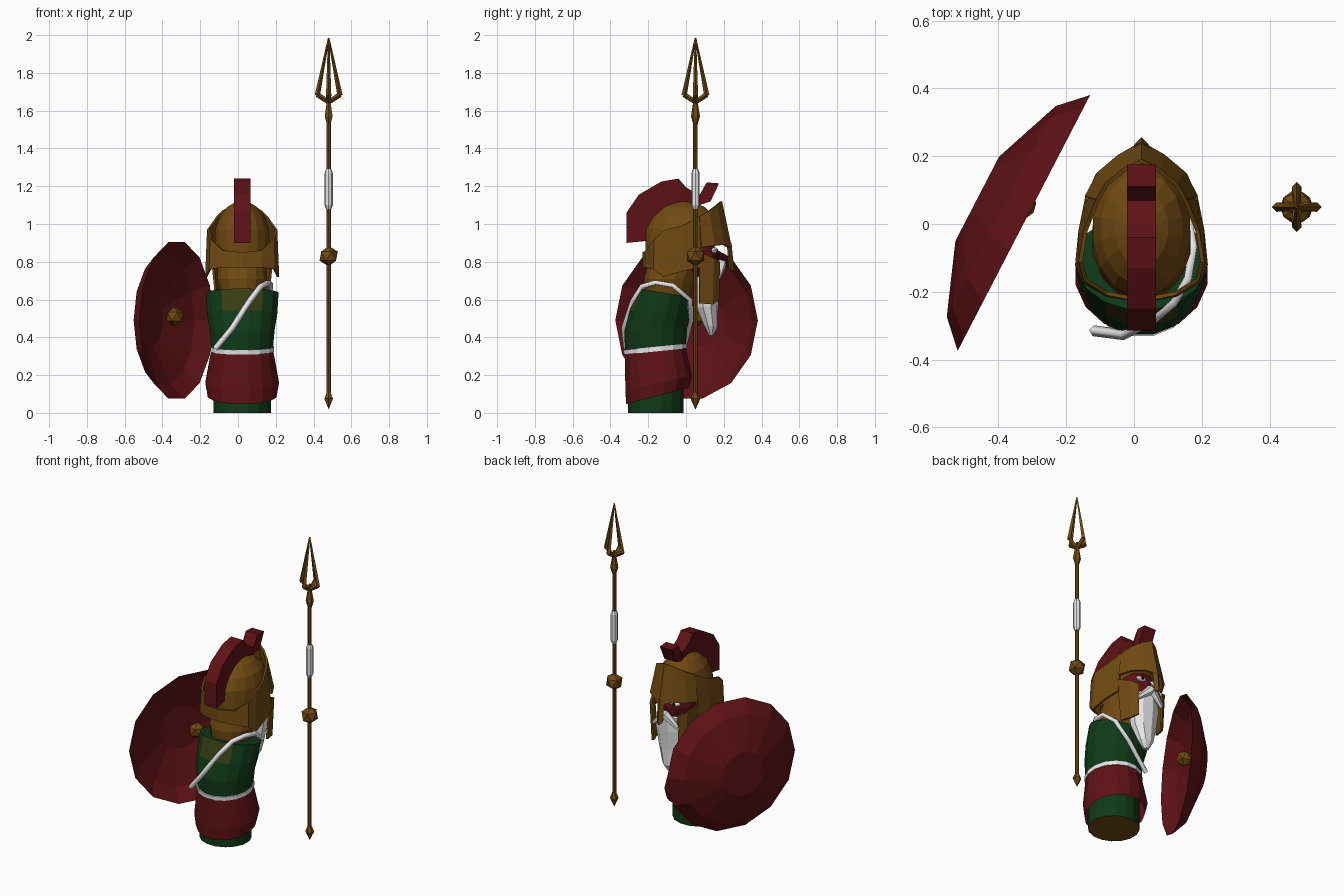
import bpy, bmesh, math
from mathutils import Vector

if "Cube" in bpy.data.objects:
    bpy.data.objects.remove(bpy.data.objects["Cube"])

CX = 0.022  # symmetry line of the figure


def mat(name, rgb):
    m = bpy.data.materials.new(name)
    m.diffuse_color = (*rgb, 1)
    m.use_nodes = True
    m.node_tree.nodes["Principled BSDF"].inputs["Base Color"].default_value = m.diffuse_color
    return m


RED = mat("dark_red", (0.115, 0.006, 0.008))
GOLD = mat("bronze", (0.165, 0.068, 0.006))
GREEN = mat("dark_green", (0.005, 0.042, 0.009))
WHITE = mat("white", (0.85, 0.85, 0.85))
OLIVE = mat("olive", (0.04, 0.046, 0.006))
BLACK = mat("black", (0.01, 0.008, 0.008))


def finish(name, bm, *mats):
    bmesh.ops.recalc_face_normals(bm, faces=bm.faces)
    me = bpy.data.meshes.new(name)
    bm.to_mesh(me)
    bm.free()
    ob = bpy.data.objects.new(name, me)
    bpy.context.collection.objects.link(ob)
    for m in mats:
        me.materials.append(m)
    return ob


def loft(name, rings, mats, n=16, rule=None, caps=True):
    """Rings are (z, half width, y min, y max, slope of z along y)."""
    bm = bmesh.new()
    rows = []
    for z, rx, y0, y1, tilt in rings:
        cy, ry = (y0 + y1) / 2, (y1 - y0) / 2
        row = []
        for i in range(n):
            a = 2 * math.pi * (i + 0.5) / n
            dy = ry * math.sin(a)
            row.append(bm.verts.new((CX + rx * math.cos(a), cy + dy, z + tilt * dy)))
        rows.append(row)
    for r, s in zip(rows, rows[1:]):
        for i in range(n):
            j = (i + 1) % n
            bm.faces.new((r[i], r[j], s[j], s[i]))
    if caps:
        bm.faces.new(rows[0])
        bm.faces.new(rows[-1])
    if rule:
        for f in bm.faces:
            f.material_index = rule(f.calc_center_median())
    return finish(name, bm, *mats)


def rod(name, a, b, r1, r2, m, n=8):
    a, b = Vector(a), Vector(b)
    bm = bmesh.new()
    bmesh.ops.create_cone(bm, cap_ends=True, segments=n, radius1=r1, radius2=r2, depth=(b - a).length)
    ob = finish(name, bm, m)
    ob.location = (a + b) / 2
    ob.rotation_euler = (b - a).to_track_quat('Z', 'Y').to_euler()
    return ob


def ball(name, loc, size, m, sub=1):
    bm = bmesh.new()
    bmesh.ops.create_icosphere(bm, subdivisions=sub, radius=1)
    ob = finish(name, bm, m)
    ob.location, ob.scale = loc, size
    return ob


def plate(name, cols, m, thick=0.012):
    """Sheet of (top, bottom) columns, x from the symmetry line, mirrored."""
    bm = bmesh.new()
    for s in (1, -1):
        vs = [[bm.verts.new((CX + s * p[0], p[1], p[2])) for p in c] for c in cols]
        for c, d in zip(vs, vs[1:]):
            bm.faces.new((c[0], c[1], d[1], d[0]))
    bmesh.ops.remove_doubles(bm, verts=bm.verts, dist=0.0005)
    ob = finish(name, bm, m)
    mod = ob.modifiers.new("thickness", 'SOLIDIFY')
    mod.thickness = thick
    mod.offset = 0
    return ob


# Body
loft("legs", [(0, .155, -.31, -.01, 0), (.3, .155, -.31, -.01, 0)], (GREEN, GOLD),
     rule=lambda c: 1 if c.z < 0.01 else 0)
loft("skirt", [(.09, .185, -.32, .02, .26), (.16, .198, -.325, .035, .2), (.34, .165, -.325, 0, .1)],
     (RED,), caps=False)
loft("torso", [(.33, .165, -.325, 0, .1), (.44, .175, -.33, .01, .05), (.53, .19, -.3, .025, -.08),
               (.635, .196, -.255, .035, -.16)], (GREEN, OLIVE),
     rule=lambda c: 1 if c.z > .54 and abs(c.x - CX) < .09 and c.y < -.2 else 0)
loft("belt", [(.325, .172, -.332, .008, .1), (.35, .172, -.334, .008, .1)], (WHITE,))

# Shoulder strap
cu = bpy.data.curves.new("strap", 'CURVE')
cu.dimensions = '3D'
cu.bevel_depth = 0.016
cu.bevel_resolution = 0
cu.use_fill_caps = True
path = [(-.12, -.315, .34), (-.03, -.327, .45), (.06, -.28, .59), (.12, -.23, .67), (.16, -.16, .69),
        (.175, -.07, .675), (.16, .02, .6), (.06, .025, .5), (-.1, -.01, .36)]
sp = cu.splines.new('POLY')
sp.points.add(len(path) - 1)
for p, co in zip(sp.points, path):
    p.co = (*co, 1)
strap = bpy.data.objects.new("strap", cu)
bpy.context.collection.objects.link(strap)
cu.materials.append(WHITE)

# Head, beard and eyes
loft("neck_guard", [(.6, .11, -.22, .02, 0), (.71, .135, -.225, .05, 0), (.8, .13, -.2, .09, 0)], (GOLD,))
ball("face", (CX, .05, .83), (.115, .115, .13), RED, 2)
loft("beard", [(.41, .02, .12, .145, 0), (.46, .05, .09, .17, -.2), (.56, .085, .05, .172, 0),
               (.68, .105, .05, .18, 0), (.77, .08, .05, .185, 0)], (WHITE,), n=9)
for s, side in ((1, "left"), (-1, "right")):
    ball("eye_" + side, (CX + s * .05, .15, .86), (.036, .016, .017), WHITE, 2)
    ball("pupil_" + side, (CX + s * .05, .163, .86), (.011, .008, .011), BLACK)
    rod("moustache_" + side, (CX, .185, .79), (CX + s * .09, .17, .71), .03, .012, WHITE, 6)

# Helmet
loft("helmet_dome", [(.77, .13, -.215, .05, 0), (.88, .147, -.217, .1, .1), (.97, .146, -.217, .185, 0),
                     (1.04, .122, -.18, .155, 0), (1.09, .08, -.125, .1, 0), (1.12, .03, -.06, .03, 0)], (GOLD,))
plate("helmet_band", [((0, -.225, .85), (0, -.225, .77)), ((.1, -.205, .86), (.1, -.21, .77)),
                      ((.165, -.165, .92), (.17, -.17, .76)), ((.18, -.11, .97), (.19, -.12, .72)),
                      ((.165, -.02, .99), (.18, -.02, .75)), ((.13, .07, 1.04), (.16, .08, .77))], GOLD)
plate("visor", [((.13, .07, 1.04), (.162, .08, .875)), ((.1, .12, 1.07), (.125, .15, .885)),
                ((.05, .16, 1.1), (.065, .2, .89)), ((0, .185, 1.12), (0, .238, .87))], GOLD)
plate("cheek_guard", [((.162, .07, .85), (.135, .07, .58)), ((.13, .145, .82), (.12, .14, .575)),
                      ((.085, .175, .80), (.085, .172, .6))], GOLD)
plate("nose_guard", [((.022, .22, .9), (.016, .232, .76)), ((0, .235, .9), (0, .25, .745))], GOLD)

# Crest
outer = [(-.315, .9), (-.315, 1.06), (-.25, 1.155), (-.13, 1.225), (-.04, 1.24), (0, 1.195),
         (.07, 1.15), (.11, 1.22), (.175, 1.215), (.13, 1.12)]
inner = [(.04, 1.09), (-.05, 1.1), (-.13, 1.06), (-.19, 1.0), (-.21, .91)]
bm = bmesh.new()
sides = [[bm.verts.new((CX + s * w, y, z)) for pts, w in ((outer, .043), (inner, .03)) for y, z in pts]
         for s in (-1, 1)]
for vs in sides:
    bm.faces.new(vs)
for i in range(len(sides[0])):
    j = (i + 1) % len(sides[0])
    bm.faces.new((sides[0][i], sides[0][j], sides[1][j], sides[1][i]))
bmesh.ops.triangulate(bm, faces=[f for f in bm.faces if len(f.verts) > 4])
finish("crest", bm, RED)

# Spear
SX, SY = .48, .05


def at(z, dx=0, dy=0):
    return (SX + dx, SY + dy, z)


rod("spear_shaft", at(.08), at(1.65), .012, .012, GOLD)
rod("spear_butt_tip", at(.02), at(.075), .001, .026, GOLD, 6)
rod("spear_butt_top", at(.075), at(.11), .026, .012, GOLD, 6)
ball("spear_knob", at(.83), (.054,) * 3, GOLD)
rod("spear_grip", at(1.1), at(1.27), .022, .022, WHITE)
rod("grip_end_low", at(1.08), at(1.1), .014, .022, WHITE)
rod("grip_end_high", at(1.27), at(1.29), .022, .014, WHITE)
rod("spear_collar_low", at(1.53), at(1.57), .012, .024, GOLD, 6)
rod("spear_collar_high", at(1.57), at(1.68), .024, .006, GOLD, 6)
for i in range(4):
    dx, dy = [(.06, 0), (0, .06), (-.06, 0), (0, -.06)][i]
    rod(f"blade_edge_{i}", at(1.68, dx, dy), at(1.985), .014, .004, GOLD, 4)
    rod(f"blade_base_{i}", at(1.645), at(1.685, dx, dy), .012, .014, GOLD, 4)

# Shield: shallow faceted bowl
normal = Vector((-.888, .46, 0))
along = Vector((.46, .888, 0))
centre = Vector((-.325, .003, .49))
N = 14
bm = bmesh.new()
rows = []
for r, h in [(.425, 0), (.35, .075), (.14, .155)]:
    rows.append([bm.verts.new(centre + normal * h + along * (r * math.cos(2 * math.pi * i / N))
                              + Vector((0, 0, r * math.sin(2 * math.pi * i / N)))) for i in range(N)])
for r, s in zip(rows, rows[1:]):
    for i in range(N):
        j = (i + 1) % N
        bm.faces.new((r[i], r[j], s[j], s[i]))
bm.faces.new(rows[-1])
finish("shield", bm, RED)
ball("shield_handle", (-.335, .06, .51), (.052,) * 3, GOLD)
